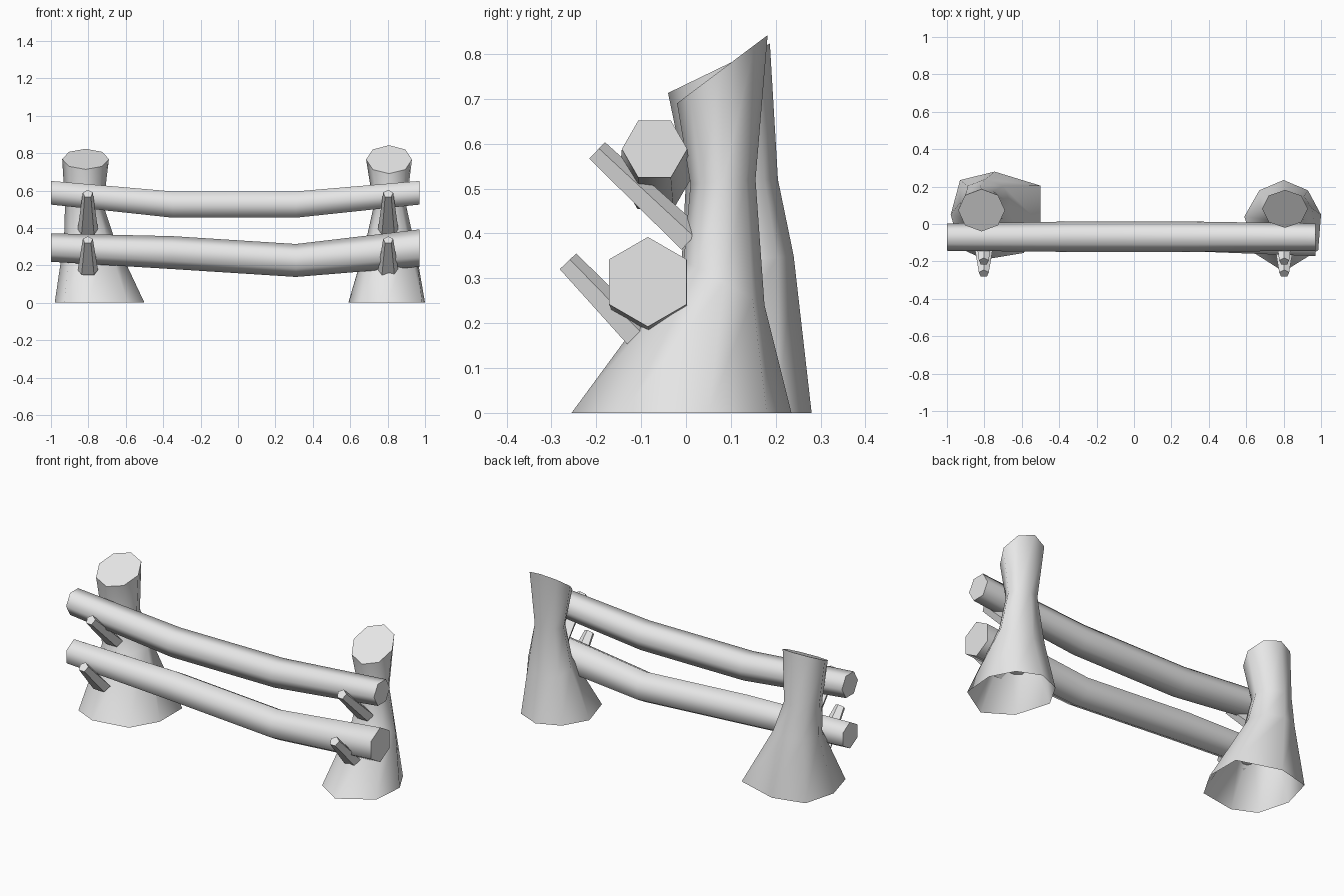
import bpy, bmesh, math
from mathutils import Vector

cube = bpy.data.objects.get("Cube")
if cube:
    bpy.data.objects.remove(cube, do_unlink=True)

wood = bpy.data.materials.new("pale_grey_wood")
wood.use_nodes = True
GREY = (0.8, 0.8, 0.8, 1)
wood.diffuse_color = GREY
wood.node_tree.nodes["Principled BSDF"].inputs["Base Color"].default_value = GREY


def loft(name, rings, cap_start=True, cap_end=True, smooth=True):
    """Skin rings of points into a tube with crisp, flat end caps."""
    bm = bmesh.new()
    loops = [[bm.verts.new(p) for p in ring] for ring in rings]
    n = len(loops[0])
    for a, b in zip(loops, loops[1:]):
        for i in range(n):
            j = (i + 1) % n
            bm.faces.new((a[i], a[j], b[j], b[i])).smooth = smooth
    caps = []
    if cap_start:
        caps.append(bm.faces.new(loops[0][::-1]))
    if cap_end:
        caps.append(bm.faces.new(loops[-1]))
    for cap in caps:
        for edge in cap.edges:
            edge.smooth = False
    bmesh.ops.recalc_face_normals(bm, faces=bm.faces)
    mesh = bpy.data.meshes.new(name)
    bm.to_mesh(mesh)
    bm.free()
    mesh.materials.append(wood)
    obj = bpy.data.objects.new(name, mesh)
    bpy.context.collection.objects.link(obj)
    return obj


def tilted_ring(x0, x1, y0, y1, z_front, z_back):
    """Eight-sided ring filling a box, sloping from front to back."""
    pts = []
    for i in range(8):
        c, s = math.cos(i * math.pi / 4), math.sin(i * math.pi / 4)
        t = (s + 1) / 2
        pts.append(((x0 + x1) / 2 + c * (x1 - x0) / 2,
                    y0 + t * (y1 - y0), z_front + t * (z_back - z_front)))
    return pts


# Posts: flared open foot, narrow waist, slanted top
right_foot = [(-.5, .0), (-.5, .205), (-.745, .28), (-.93, .235),
              (-.98, .05), (-.93, -.13), (-.8, -.19), (-.59, -.155)]
left_foot = [(1, .05), (.93, .18), (.8, .235), (.67, .18),
             (.59, .04), (.65, -.16), (.8, -.255), (.985, -.14)]
loft("right_post", [
    [(x, y, 0) for x, y in right_foot],
    tilted_ring(-.93, -.66, -.01, .24, .33, .35),
    tilted_ring(-.925, -.72, .0, .205, .52, .52),
    tilted_ring(-.94, -.69, -.04, .187, .713, .823)], cap_start=False)
loft("left_post", [
    [(x, y, 0) for x, y in left_foot],
    tilted_ring(.675, .95, -.005, .175, .34, .24),
    tilted_ring(.725, .9, .01, .155, .51, .52),
    tilted_ring(.685, .93, -.02, .182, .69, .842)], cap_start=False)


# Rails: six-sided sagging logs
def rail(name, stations, turn):
    rings = []
    for x, y, z, r in stations:
        angles = [turn + i * math.pi / 3 for i in range(6)]
        rings.append([(x, y + r * math.cos(a), z + r * math.sin(a)) for a in angles])
    loft(name, rings)


rail("upper_rail", [(-1, -.07, .588, .073), (-.35, -.068, .525, .081),
                    (.31, -.068, .525, .081), (.97, -.07, .588, .073)], 0)
rail("lower_rail", [(-1, -.072, .295, .076), (-.35, -.068, .268, .088),
                    (.31, -.07, .226, .088), (.97, -.085, .292, .1)], math.pi / 6)


# Pegs: tapered five-sided stakes holding the rails to the posts
def peg(name, x, tip, root):
    side = Vector((1, 0, 0))
    axis = Vector((0, tip[0] - root[0], tip[1] - root[1])).normalized()
    up = axis.cross(side)
    rings = []
    for (y, z), wide, deep in ((root, .057, .036), (tip, .028, .028)):
        ring = []
        for i in range(5):
            a = math.pi / 2 + i * math.tau / 5
            ring.append(Vector((x, y, z)) + side * wide * math.cos(a)
                        + up * deep * math.sin(a))
        rings.append(ring)
    loft(name, rings, smooth=False)


for label, x in (("right", -.803), ("left", .803)):
    peg(label + "_upper_peg", x, (-.2, .583), (.01, .385))
    peg(label + "_lower_peg", x, (-.265, .336), (-.105, .168))
